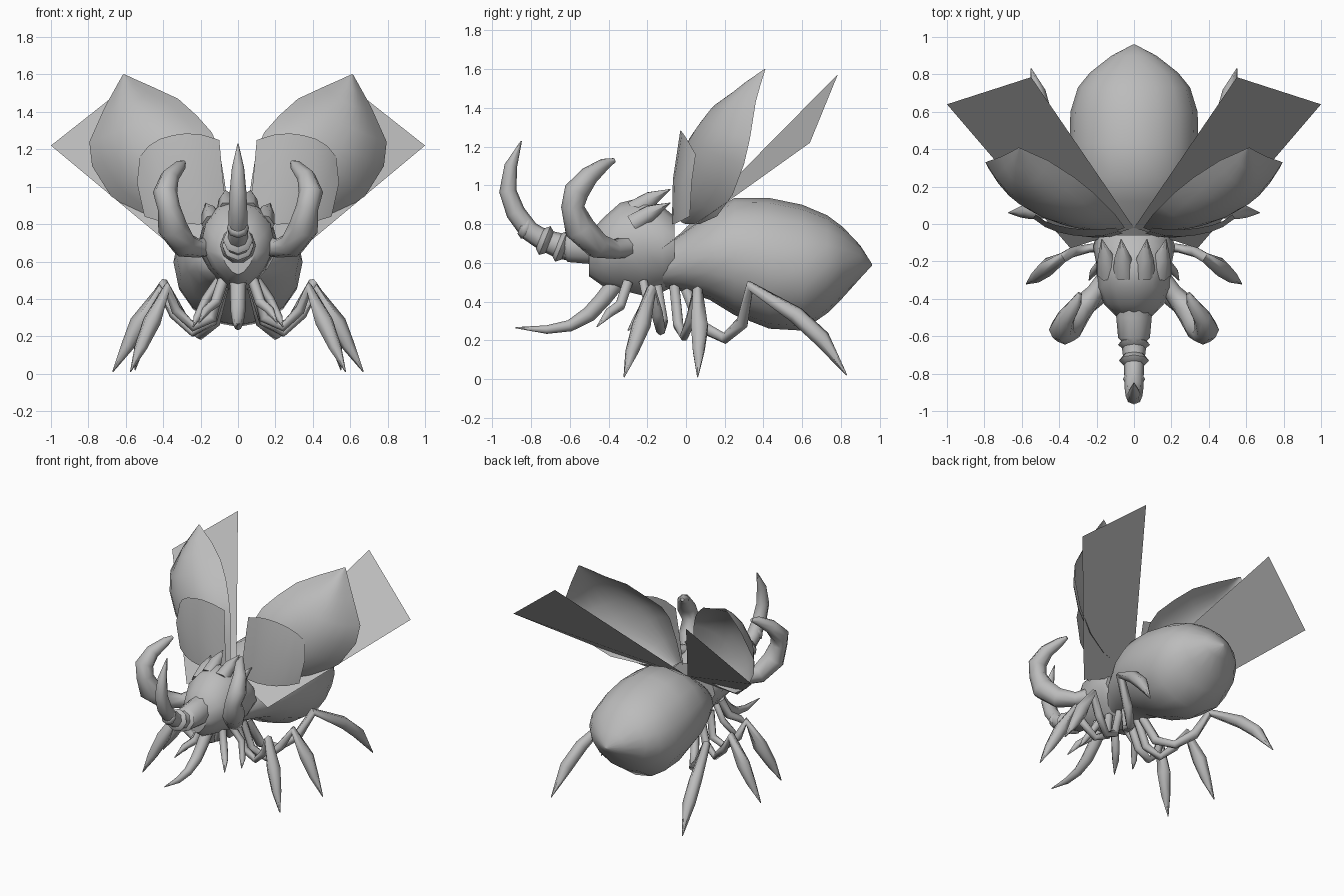
import bpy, bmesh, math
from mathutils import Vector

shell = bpy.data.materials.new("grey_shell")
shell.diffuse_color = (0.5, 0.5, 0.5, 1)


def finish(name, rings, closed, mirror=False, angle=50):
    """Skin rows of points into one named surface."""
    bm = bmesh.new()
    rows = [[bm.verts.new(p) for p in r] for r in rings]
    n = len(rows[0])
    for a, b in zip(rows, rows[1:]):
        for i in range(n if closed else n - 1):
            j = (i + 1) % n
            bm.faces.new((a[i], a[j], b[j], b[i]))
    if closed:
        bm.faces.new(rows[0][::-1])
        bm.faces.new(rows[-1])
    bmesh.ops.remove_doubles(bm, verts=bm.verts, dist=0.0005)
    bmesh.ops.recalc_face_normals(bm, faces=bm.faces)
    me = bpy.data.meshes.new(name)
    bm.to_mesh(me)
    bm.free()
    me.materials.append(shell)
    ob = bpy.data.objects.new(name, me)
    bpy.context.collection.objects.link(ob)
    bpy.ops.object.select_all(action='DESELECT')
    ob.select_set(True)
    bpy.context.view_layer.objects.active = ob
    bpy.ops.object.shade_smooth_by_angle(angle=math.radians(angle))
    if mirror:
        ob.modifiers.new("mirror", 'MIRROR').use_mirror_merge = False
    return ob


def body(name, stations, sides=16, taper=0):
    """Loft of ellipses along y: (y, bottom, top, half width), narrowed below by taper."""
    rings = []
    for y, lo, hi, w in stations:
        ring = []
        for i in range(sides):
            a = math.tau * i / sides
            s = math.sin(a)
            ring.append((w * math.cos(a) * (1 + taper * min(s, 0)), y,
                         (lo + hi) / 2 + (hi - lo) / 2 * s))
        rings.append(ring)
    return finish(name, rings, True)


def tube(name, path, mirror=False, sides=8):
    """Limb through (x, y, z, radius) points."""
    pts = [Vector(p[:3]) for p in path]
    rings, u = [], None
    for i, p in enumerate(pts):
        d0 = (p - pts[max(i - 1, 0)]).normalized()
        d1 = (pts[min(i + 1, len(pts) - 1)] - p).normalized()
        t = (d0 + d1).normalized()
        if u is None:
            u = t.orthogonal()
            if abs(t.x) < 0.9:
                u = Vector((1, 0, 0))
        u = (u - t * u.dot(t)).normalized()
        v = t.cross(u)
        rings.append([p + path[i][3] * (math.cos(math.tau * k / sides) * u
                                        + math.sin(math.tau * k / sides) * v) for k in range(sides)])
    return finish(name, rings, True, mirror, 70)


def domed(name, inner, middle, outer, steps=10):
    """Curved sheet through three edge-to-edge lines."""
    rings = []
    for a, m, b in zip(inner, middle, outer):
        a, m, b = Vector(a), Vector(m), Vector(b)
        bulge = m - (a + b) / 2
        rings.append([a.lerp(b, i / steps) + bulge * (1 - abs(2 * i / steps - 1) ** 2.4)
                      for i in range(steps + 1)])
    return finish(name, rings, False, True)


# Abdomen, thorax and head
body("abdomen", [(-.12, .47, .68, .14), (0, .45, .77, .23), (.12, .41, .86, .29), (.25, .33, .935, .33),
                 (.43, .26, .935, .345), (.6, .25, .9, .34), (.73, .34, .845, .3),
                 (.81, .42, .785, .235), (.9, .52, .69, .12), (.96, .585, .595, .005)])
body("thorax", [(-.06, .48, .84, .2), (-.12, .45, .89, .22), (-.22, .43, .94, .2),
                (-.34, .46, .91, .2), (-.43, .48, .83, .16), (-.5, .53, .75, .09)], 12, .35)
body("head", [(-.42, .57, .8, .09), (-.5, .59, .78, .095), (-.61, .6, .77, .085),
              (-.635, .63, .75, .06)], 10)

# Front horn with collars
tube("horn", [(0, -.6, .68, .07), (0, -.66, .69, .065), (0, -.74, .72, .055), (0, -.81, .765, .052),
              (0, -.88, .86, .05), (0, -.92, .97, .045), (0, -.905, 1.1, .033), (0, -.85, 1.23, .003)])
for i, (y, z, r) in enumerate([(-.645, .685, .085), (-.73, .715, .08), (-.83, .78, .06)]):
    tube("horn_collar_%d" % i, [(0, y + .025, z - .01, r * .75), (0, y, z, r),
                                (0, y - .025, z + .01, r * .7)])

# Feeding spike under the head
tube("beak", [(0, -.36, .5, .045), (0, -.43, .41, .042), (0, -.5, .335, .04), (0, -.6, .275, .03),
              (0, -.72, .255, .022), (0, -.88, .265, .003)])

# Curved side horns
tube("side_horn", [(.13, -.28, .69, .06), (.21, -.37, .67, .05), (.29, -.46, .69, .07),
                   (.35, -.55, .78, .08), (.37, -.585, .89, .06), (.39, -.565, .97, .065),
                   (.365, -.5, 1.05, .05), (.31, -.42, 1.11, .032), (.29, -.37, 1.13, .012)], True)

# Crest spikes along the back of the thorax
for i, (x, z) in enumerate([(.06, .9), (.15, .83)]):
    tube("crest_spike_%d" % i, [(x * .9, -.27, z - .03, .06), (x, -.18, z + .03, .045),
                                (x * 1.15, -.08, z + .08, .002)], True, 6)

# Legs
tube("front_leg", [(.1, -.15, .48, .03), (.14, -.12, .3, .03), (.24, -.13, .25, .025),
                   (.33, -.15, .34, .03), (.38, -.18, .46, .03), (.46, -.23, .28, .05),
                   (.52, -.28, .14, .035), (.575, -.32, .01, .003)], True, 6)
tube("middle_leg", [(.08, -.06, .48, .03), (.14, -.04, .28, .03), (.24, -.01, .22, .025),
                    (.34, .03, .32, .03), (.42, .06, .45, .03), (.53, .07, .27, .05),
                    (.59, .065, .15, .035), (.67, .06, .01, .003)], True, 6)
tube("hind_leg", [(.08, 0, .46, .03), (.13, .08, .27, .035), (.2, .2, .21, .03),
                  (.3, .29, .29, .035), (.4, .33, .48, .03), (.48, .57, .33, .045),
                  (.515, .7, .21, .045), (.55, .83, .02, .003)], True, 6)
tube("feeler", [(.08, -.3, .5, .03), (.12, -.34, .38, .03), (.17, -.4, .34, .025),
                (.21, -.46, .27, .003)], True, 6)
tube("rear_feeler", [(.1, -.22, .5, .025), (.17, -.2, .4, .025), (.22, -.26, .3, .02),
                     (.24, -.3, .25, .003)], True, 6)

# Raised wing cases
domed("wing_case",
      [(.05, -.02, .85), (.07, .01, 1.02), (.1, .05, 1.2), (.14, .09, 1.29), (.22, .17, 1.38),
       (.32, .25, 1.47), (.46, .34, 1.535), (.54, .375, 1.57), (.605, .405, 1.6)],
      [(.1, -.03, .82), (.24, -.035, .94), (.36, -.01, 1.06), (.44, .02, 1.15), (.5, .06, 1.24),
       (.55, .12, 1.34), (.59, .21, 1.44), (.605, .3, 1.52), (.61, .405, 1.6)],
      [(.12, .0, .8), (.33, .07, .8), (.52, .16, .84), (.68, .24, .95), (.78, .3, 1.11),
       (.795, .33, 1.24), (.71, .36, 1.43), (.66, .385, 1.52), (.615, .41, 1.6)])

# Small front shields over the wing case roots
domed("shield",
      [(.06, -.05, .82), (.08, -.04, 1.03), (.1, -.02, 1.25)],
      [(.28, -.065, .8), (.33, -.06, 1.03), (.35, -.02, 1.275)],
      [(.5, .02, .84), (.54, .03, 1.02), (.525, .05, 1.16)], 6)

# Flat hind wings
finish("hind_wing", [[(0, -.02, .76), (.34, -.13, .67)], [(.55, .785, 1.575), (1, .64, 1.22)]],
       False, True)
